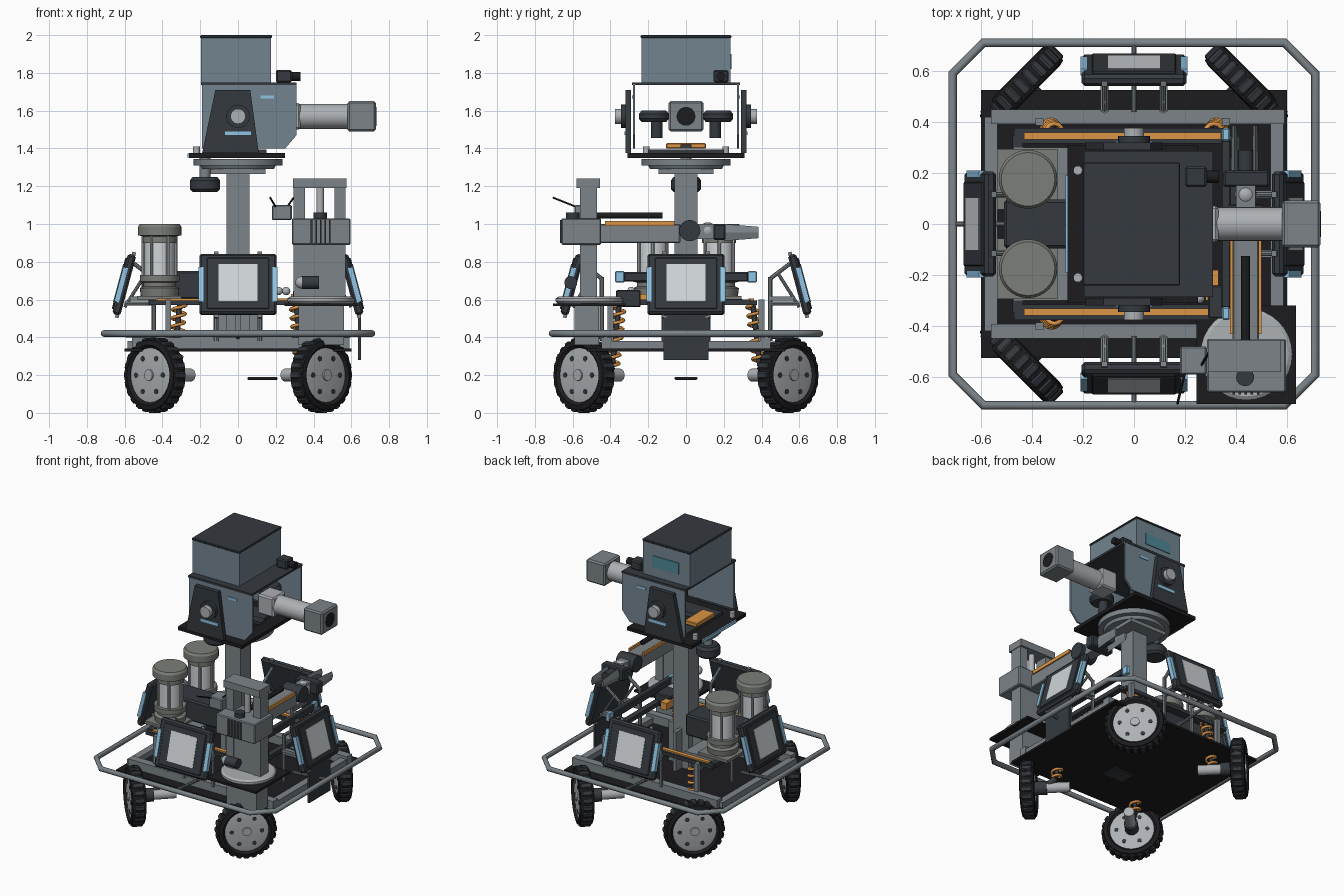
import bpy, bmesh
from math import pi, sin, cos, radians
from mathutils import Vector, Matrix

if "Cube" in bpy.data.objects:
    bpy.data.objects.remove(bpy.data.objects["Cube"])

I = Matrix.Identity(4)
T = Matrix.Translation


def material(name, *c):
    m = bpy.data.materials.new(name)
    m.diffuse_color = (*c, 1)
    m.use_nodes = True
    m.node_tree.nodes["Principled BSDF"].inputs["Base Color"].default_value = m.diffuse_color
    return m


STEEL = material("steel", .2, .23, .25)
BLUE_GREY = material("blue_grey", .17, .23, .28)
DARK = material("dark", .035, .042, .05)
BLACK = material("black", .012, .012, .014)
LIGHT = material("light_metal", .42, .44, .46)
WHITE = material("white", .62, .66, .68)
BLUE = material("light_blue", .28, .56, .78)
TEAL = material("teal", .08, .25, .31)
ORANGE = material("orange", .72, .3, .06)
OLIVE = material("warm_grey", .2, .21, .19)


def finish(name, bm, mat, M=I, smooth=False):
    bmesh.ops.recalc_face_normals(bm, faces=bm.faces)
    bm.transform(M)
    me = bpy.data.meshes.new(name)
    bm.to_mesh(me)
    bm.free()
    me.materials.append(mat)
    if smooth:
        me.shade_smooth()
        me.set_sharp_from_angle(angle=radians(32))
    ob = bpy.data.objects.new(name, me)
    bpy.context.collection.objects.link(ob)
    return ob


def box(name, x0, x1, y0, y1, z0, z1, mat=STEEL, M=I, bevel=0):
    bm = bmesh.new()
    bmesh.ops.create_cube(bm, size=1)
    for v in bm.verts:
        v.co = ((x0 + x1) / 2 + v.co.x * (x1 - x0), (y0 + y1) / 2 + v.co.y * (y1 - y0),
                (z0 + z1) / 2 + v.co.z * (z1 - z0))
    if bevel:
        bmesh.ops.bevel(bm, geom=bm.edges[:], offset=bevel, segments=1, affect='EDGES')
    return finish(name, bm, mat, M)


def rod(name, a, b, r, mat=STEEL, M=I, n=24, r2=None):
    a, b = Vector(a), Vector(b)
    d = b - a
    bm = bmesh.new()
    bmesh.ops.create_cone(bm, cap_ends=True, segments=n, radius1=r, radius2=r if r2 is None else r2,
                          depth=d.length)
    return finish(name, bm, mat, M @ T((a + b) / 2) @ d.to_track_quat('Z', 'Y').to_matrix().to_4x4(), True)


def ball(name, c, r, mat=LIGHT):
    bm = bmesh.new()
    bmesh.ops.create_uvsphere(bm, u_segments=16, v_segments=10, radius=r)
    return finish(name, bm, mat, T(c), True)


def lathe(name, prof, mat, M=I, n=32, smooth=True):
    bm = bmesh.new()
    vs = [bm.verts.new((r, 0, z)) for r, z in prof]
    es = [bm.edges.new(p) for p in zip(vs, vs[1:])]
    bmesh.ops.spin(bm, geom=vs + es, cent=(0, 0, 0), axis=(0, 0, 1), angle=2 * pi, steps=n)
    bmesh.ops.remove_doubles(bm, verts=bm.verts, dist=1e-5)
    return finish(name, bm, mat, M, smooth)


def prism(name, pts, y0, y1, mat):
    bm = bmesh.new()
    f = bm.faces.new([bm.verts.new((x, y0, z)) for x, z in pts])
    ext = bmesh.ops.extrude_face_region(bm, geom=[f])
    bmesh.ops.translate(bm, vec=(0, y1 - y0, 0), verts=[v for v in ext["geom"] if isinstance(v, bmesh.types.BMVert)])
    return finish(name, bm, mat)


def tube(name, pts, r, mat, cyclic=False):
    cu = bpy.data.curves.new(name, 'CURVE')
    cu.dimensions = '3D'
    cu.bevel_depth, cu.bevel_resolution, cu.use_fill_caps = r, 2, True
    sp = cu.splines.new('POLY')
    sp.points.add(len(pts) - 1)
    for p, q in zip(sp.points, pts):
        p.co = (*q, 1)
    sp.use_cyclic_u = cyclic
    cu.materials.append(mat)
    ob = bpy.data.objects.new(name, cu)
    bpy.context.collection.objects.link(ob)


# chassis: floor plate, lower frame, bumper ring, belly and side plates
box("floor_plate", -.6, .6, -.525, .525, .325, .34, BLACK)
box("belly_sensor", .05, .21, -.06, .06, .175, .19, DARK, bevel=.004)
box("side_plate", .635, .65, -.12, .12, .28, .52, DARK)
a, b = .71, .59
tube("bumper_ring", [(-b, -a, .42), (b, -a, .42), (a, -b, .42), (a, b, .42), (b, a, .42), (-b, a, .42),
                     (-a, b, .42), (-a, -b, .42)], .018, STEEL, True)
for s in (-1, 1):
    box("frame_rail", -.56, .59, s * .42 - .028, s * .42 + .028, .34, .4)
    box("frame_cross_rail", s * .56 - .025, s * .56 + .025, -.42, .42, .34, .38)
    # upper frame with orange strips on posts
    box("upper_rail", -.47, .38, s * .345 - .03, s * .345 + .03, .57, .595, DARK)
    box("orange_strip", -.43, .34, s * .345 - .014, s * .345 + .014, .595, .605, ORANGE)
    box("upper_cross_rail", s * .425 - .05, s * .425 - .01, -.345, .345, .57, .6, DARK)
    for x in (-.37, .36):
        box("frame_post", x - .015, x + .015, s * .4 - .015, s * .4 + .015, .38, .6)
    box("cross_bar_light", .345, .375, s * .35 - .025, s * .35 + .025, .69, .75, BLUE, bevel=.005)
box("rear_cross_bar", .34, .38, -.33, .33, .695, .745, DARK, bevel=.006)

# wheels on diagonal axles, with motor, swing arm and coil spring
tyre = [(.14, -.03), (.16, -.05), (.185, -.044), (.195, -.02), (.195, .02), (.185, .044), (.16, .05), (.14, .03)]
hub = [(0, -.04), (.1, -.042), (.145, -.035), (.15, 0), (.145, .035), (.1, .042), (0, .04)]
for sx in (-1, 1):
    for sy in (-1, 1):
        d = Vector((sx, sy, 0)).normalized()
        c = Vector((sx * .44, sy * .54, .2))
        M = T(c) @ d.to_track_quat('Z', 'Y').to_matrix().to_4x4()
        lathe("tyre", tyre, BLACK, M, 24, False)
        lathe("wheel_hub", hub, LIGHT, M)
        for k in range(24):
            box("tread_lug", .18, .2, -.018, .018, -.036, .036, DARK, M @ Matrix.Rotation(k * pi / 12, 4, 'Z'), .006)
        for k in range(6):
            x, y = .1 * cos(k * pi / 3), .1 * sin(k * pi / 3)
            rod("hub_hole", (x, y, -.044), (x, y, .044), .014, DARK, M, 12)
        rod("hub_cap", (0, 0, .03), (0, 0, .05), .03, LIGHT, M)
        rod("motor_collar", c - d * .04, c - d * .12, .045, DARK)
        rod("wheel_motor", c - d * .1, c - d * .27, .034, LIGHT)
        foot = Vector((sx * .335, sy * .39, .25))
        top = Vector((sx * .31, sy * .355, .57))
        rod("swing_arm", c - d * .1, foot, .022, DARK, n=12)
        rod("damper", foot, top, .014, DARK, n=12)
        pts = []
        for k in range(85):
            p = foot.lerp(top, k / 84)
            pts.append((p.x + .034 * cos(k * pi / 6), p.y + .034 * sin(k * pi / 6), p.z))
        tube("coil_spring", pts, .009, ORANGE)

# four tilted armour panels with brackets, plus bumper mounts
for k in range(4):
    R = Matrix.Rotation(k * pi / 2, 4, 'Z')
    M = R @ T((0, -.605, .68)) @ Matrix.Rotation(radians(-15), 4, 'X')
    box("armour_panel", -.205, .205, -.02, .025, -.165, .165, DARK, M, .012)
    box("armour_face", -.165, .165, -.028, -.01, -.14, .14, DARK, M, .004)
    box("armour_marker", -.103, .103, -.031, -.02, -.103, .103, WHITE, M)
    for s in (-1, 1):
        box("armour_light", s * .196 - .013, s * .196 + .013, -.026, 0, -.1, .09, BLUE, M)
        x = s * .115
        for h in (-.165, .165):
            box("panel_clip", x - .012, x + .012, 0, .02, h - .015, h + .015, STEEL, M)
        rod("bracket_post", (x, -.445, .38), (x, -.445, .72), .012, M=R, n=8)
        rod("bracket_top_arm", (x, -.445, .71), (x, -.55, .79), .011, M=R, n=8)
        rod("bracket_low_arm", (x, -.445, .58), (x, -.6, .58), .011, M=R, n=8)
        rod("bracket_brace", (x, -.6, .56), (x, -.48, .75), .009, M=R, n=8)
        box("bracket_pad", x - .016, x + .016, -.57, -.44, .595, .615, STEEL, R)
    rod("bumper_mount", (0, -.44, .4), (0, -.71, .42), .011, M=R, n=10)

# mast
box("mast", -.06, .06, -.06, .06, .34, 1.27)
for k in range(4):
    box("mast_gusset", -.012, .012, -.13, -.06, .34, .62, STEEL, Matrix.Rotation(k * pi / 2, 4, 'Z'))
box("mast_top_plate", -.145, .145, -.145, .145, 1.265, 1.29)
lathe("yaw_bearing", [(0, 1.29), (.19, 1.29), (.2, 1.31), (.235, 1.31), (.235, 1.345), (0, 1.345)], STEEL)
lathe("yaw_motor", [(0, 1.17), (.065, 1.17), (.08, 1.185), (.08, 1.23), (.065, 1.25), (0, 1.25)], DARK, T((-.175, 0, 0)))
rod("yaw_motor_shaft", (-.175, 0, 1.25), (-.175, 0, 1.36), .03)

# turret base and open-ended head shell
box("turret_base", -.26, .25, -.31, .31, 1.35, 1.375, BLACK)
box("base_light", -.268, -.258, -.19, .19, 1.352, 1.374, BLUE)
box("base_ring", -.15, .15, -.2, .2, 1.375, 1.395, DARK)
for s in (-1, 1):
    rod("base_stud", (-.22, s * .21, 1.37), (-.22, s * .21, 1.41), .018, LIGHT, n=16)
    y = s * .275
    prism("head_side_wall", [(-.19, 1.4), (.25, 1.4), (.31, 1.47), (.31, 1.74), (-.19, 1.74)], y - .006, y + .006, BLUE_GREY)
    y = s * .305
    prism("pitch_bracket", [(-.19, 1.375), (.11, 1.375), (.065, 1.71), (-.12, 1.71)], y - .015, y + .015, DARK)
    rod("pitch_bearing", (0, s * .31, 1.57), (0, s * .345, 1.57), .062, DARK)
    rod("pitch_cap", (0, s * .34, 1.57), (0, s * .375, 1.57), .04, LIGHT, n=24)
    box("bracket_light", -.07, .07, s * .321 - .004, s * .321 + .004, 1.47, 1.49, BLUE)
    box("wall_light", .12, .19, s * .282 - .004, s * .282 + .004, 1.665, 1.68, BLUE)
    # flywheels beside the barrel
    lathe("flywheel", [(0, -.03), (.065, -.03), (.08, -.012), (.08, .012), (.065, .03), (0, .03)], DARK, T((.13, s * .17, 1.57)))
    rod("flywheel_motor", (.13, s * .155, 1.455), (.13, s * .155, 1.55), .03, DARK)
box("head_roof", -.195, .31, -.285, .285, 1.735, 1.75, DARK)
box("head_floor_tray", -.12, .2, -.03, .03, 1.40, 1.42, DARK)
box("orange_battery", -.16, -.06, -.105, .105, 1.4, 1.428, ORANGE, bevel=.004)

# ammunition hopper and camera
box("hopper", -.195, .175, -.235, .235, 1.75, 1.985, BLUE_GREY)
box("hopper_lid", -.2, .18, -.24, .24, 1.984, 2.0, DARK, bevel=.004)
box("hopper_screen", -.11, .1, .23, .24, 1.82, 1.9, TEAL)
box("camera_body", .2, .285, .145, .225, 1.75, 1.815, DARK, bevel=.008)
rod("camera_lens", (.28, .185, 1.782), (.33, .185, 1.782), .024, BLACK)

# barrel
box("barrel_root", .2, .33, -.07, .07, 1.5, 1.64, LIGHT, bevel=.01)
rod("barrel", (.3, 0, 1.57), (.6, 0, 1.57), .066, LIGHT, n=32)
box("muzzle_block", .58, .73, -.092, .092, 1.49, 1.65, STEEL, bevel=.01)
rod("muzzle_bore", (.7, 0, 1.57), (.732, 0, 1.57), .05, BLACK)

# twin canisters and control box
for s in (-1, 1):
    M = T((-.415, s * .175, 0))
    box("canister_plate", -.535, -.3, s * .175 - .118, s * .175 + .118, .6, .62, OLIVE)
    lathe("canister_base", [(0, .62), (.1, .62), (.105, .66), (.085, .67), (.085, .69), (.105, .695), (.105, .73), (0, .73)], OLIVE, M)
    rod("canister_glass", (0, 0, .73), (0, 0, .94), .08, WHITE, M)
    for k in range(6):
        x, y = .086 * cos(k * pi / 3), .086 * sin(k * pi / 3)
        rod("canister_rod", (x, y, .72), (x, y, .95), .009, LIGHT, M, 8)
    lathe("canister_cap", [(0, .9), (.09, .9), (.09, .935), (.115, .94), (.115, .985), (.105, 1.0), (0, 1.0)], OLIVE, M)
box("control_box", -.51, -.06, -.095, .095, .6, .75, DARK, bevel=.01)
box("canister_shelf", -.47, -.2, -.3, .3, .585, .602, STEEL)

# arm station: pedestal, turntable and lift columns
box("pedestal", .32, .56, -.59, -.46, .36, .58)
box("pedestal_plate", .245, .635, -.705, -.32, .565, .58, BLACK)
lathe("turntable", [(0, .58), (.17, .58), (.18, .59), (.18, .605), (.165, .615), (0, .615)], LIGHT, T((.44, -.51, 0)))
box("column_panel", .31, .57, -.555, -.475, .61, .9)
for x in (.325, .54):
    box("lift_column", x - .03, x + .03, -.56, -.47, .6, 1.2)
box("column_cap", .29, .575, -.58, -.455, 1.19, 1.24)
box("lift_carriage", .285, .595, -.66, -.45, .89, 1.03, bevel=.006)
for k in range(5):
    box("carriage_fin", .385 + k * .024, .395 + k * .024, -.668, -.65, .9, 1.02, DARK)
rod("lift_motor", (.435, -.6, 1.0), (.435, -.6, 1.06), .035, DARK)
rod("guide_rod", (.435, -.515, .9), (.435, -.515, 1.2), .02, LIGHT, n=12)
rod("turntable_motor", (.34, -.61, .69), (.43, -.61, .69), .034, DARK)
ball("motor_cap", (.335, -.61, .69), .032)
box("drive_box", .29, .42, -.37, -.24, .56, .65, DARK, bevel=.006)
for x in (.215, .255):
    ball("ball_round", (x, -.29, .645), .022)
box("cable_block", .28, .33, -.3, -.18, .58, .63, ORANGE)
box("sensor_box", .18, .285, -.59, -.48, 1.02, 1.1, bevel=.006)
rod("antenna", (.2, -.58, 1.09), (.17, -.705, 1.14), .005, BLACK, n=8)
rod("antenna", (.26, -.56, 1.09), (.295, -.5, 1.14), .005, BLACK, n=8)

# arm, wrist and gripper
box("arm_beam", .385, .49, -.46, -.03, .9, 1.0, bevel=.006)
for x in (.382, .493):
    box("arm_orange_strip", x - .006, x + .006, -.43, -.06, .99, 1.015, ORANGE)
rod("arm_tube", (.437, -.5, 1.045), (.437, -.125, 1.045), .017, BLACK)
rod("elbow_joint", (.37, .02, .965), (.505, .02, .965), .056, DARK)
box("wrist", .4, .475, .05, .15, .92, 1.0)
ball("wrist_ball", (.437, .115, .965), .044)
box("gripper_block", .35, .53, .145, .21, .915, 1.0, DARK, bevel=.008)
rod("gripper_motor", (.437, .21, .96), (.437, .29, .96), .03, DARK)
for x in (.393, .475):
    prism_M = T((x, .2, .955)) @ Matrix.Rotation(-pi / 2, 4, 'X')
    rod("gripper_finger", (0, 0, 0), (0, 0, .185), .045, STEEL, prism_M @ Matrix.Diagonal((.3, 1, 1, 1)), 4, .03)
